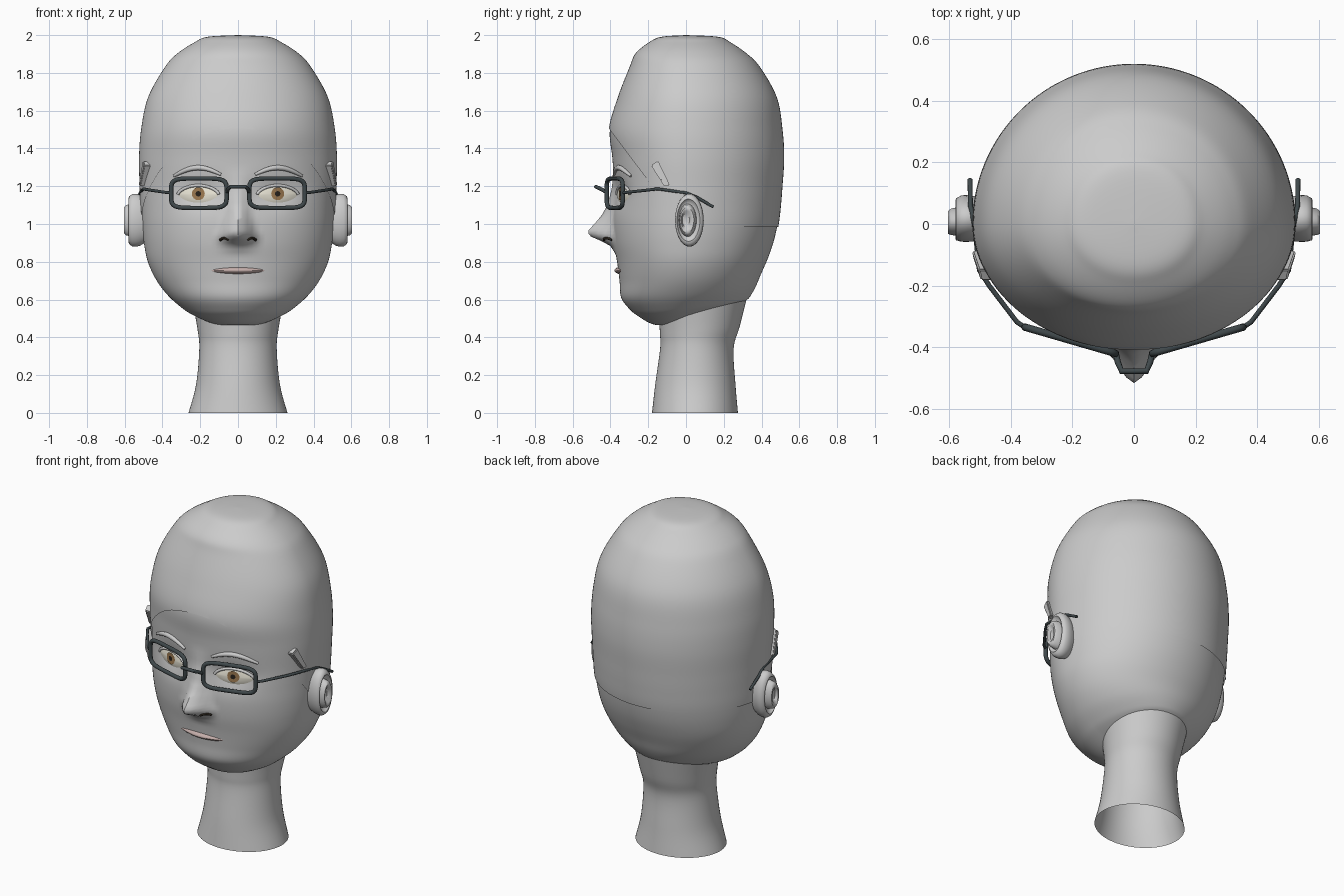
import bpy, bmesh, math
from mathutils import Vector

if "Cube" in bpy.data.objects:
    bpy.data.objects.remove(bpy.data.objects["Cube"])


def material(name, rgb):
    m = bpy.data.materials.new(name)
    m.diffuse_color = (*rgb, 1)
    m.use_nodes = True
    m.node_tree.nodes["Principled BSDF"].inputs["Base Color"].default_value = m.diffuse_color
    return m


DARK = material("dark_frame", (0.05, 0.065, 0.07))
WHITE = material("eye_white", (0.80, 0.77, 0.66))
BROWN = material("iris_brown", (0.33, 0.19, 0.08))
BLACK = material("pupil_black", (0.02, 0.015, 0.01))
LIP = material("lip_pink", (0.55, 0.42, 0.40))


def add_mesh(name, bm, mat=None, angle=50):
    me = bpy.data.meshes.new(name)
    bm.to_mesh(me)
    ob = bpy.data.objects.new(name, me)
    bpy.context.collection.objects.link(ob)
    if mat:
        me.materials.append(mat)
    bpy.ops.object.select_all(action='DESELECT')
    bpy.context.view_layer.objects.active = ob
    ob.select_set(True)
    bpy.ops.object.shade_smooth_by_angle(angle=math.radians(angle))
    return ob


def loft(rings):
    bm = bmesh.new()
    rows = [[bm.verts.new(p) for p in r] for r in rings]
    n = len(rows[0])
    for a, b in zip(rows, rows[1:]):
        for i in range(n):
            j = (i + 1) % n
            bm.faces.new((a[i], a[j], b[j], b[i]))
    bmesh.ops.remove_doubles(bm, verts=bm.verts, dist=1e-5)
    bmesh.ops.recalc_face_normals(bm, faces=bm.faces)
    return bm


def spline(rows, u):
    """Smooth interpolation of table rows."""
    k = min(int(u), len(rows) - 2)
    t = u - k
    p0, p1, p2, p3 = (rows[max(0, min(len(rows) - 1, k + d))] for d in (-1, 0, 1, 2))
    return [0.5 * (2 * b + (c - a) * t + (2 * a - 5 * b + 4 * c - d) * t * t
                   + (3 * b - a - 3 * c + d) * t ** 3) for a, b, c, d in zip(p0, p1, p2, p3)]


def tube(name, pts, radius, mat=None, cyclic=False, radii=None):
    cu = bpy.data.curves.new(name + "_path", 'CURVE')
    cu.dimensions = '3D'
    cu.bevel_depth, cu.bevel_resolution, cu.use_fill_caps = radius, 3, True
    sp = cu.splines.new('POLY')
    sp.points.add(len(pts) - 1)
    for i, p in enumerate(pts):
        sp.points[i].co = (*p, 1)
        sp.points[i].radius = radii[i] if radii else 1
    sp.use_cyclic_u = cyclic
    tmp = bpy.data.objects.new(name + "_path", cu)
    bpy.context.collection.objects.link(tmp)
    dg = bpy.context.evaluated_depsgraph_get()
    me = bpy.data.meshes.new_from_object(tmp.evaluated_get(dg))
    bpy.data.objects.remove(tmp)
    bm = bmesh.new()
    bm.from_mesh(me)
    return add_mesh(name, bm, mat)


# head sections: front z, back z, half width, front depth, back depth
HEAD = [(.49, .56, .02, .02, .02), (.465, .57, .12, .13, .20), (.475, .58, .18, .19, .29),
        (.51, .60, .255, .25, .325), (.545, .625, .305, .295, .345), (.61, .67, .373, .343, .37),
        (.70, .73, .435, .352, .395), (.80, .81, .478, .365, .43), (.90, .90, .498, .383, .462),
        (1.0, 1.0, .508, .39, .485), (1.1, 1.1, .512, .385, .497), (1.2, 1.2, .515, .38, .505),
        (1.35, 1.35, .518, .39, .514), (1.5, 1.5, .507, .403, .505), (1.67, 1.67, .47, .355, .475),
        (1.83, 1.83, .38, .293, .385), (1.9, 1.9, .315, .262, .315), (1.955, 1.955, .23, .195, .235),
        (1.985, 1.985, .16, .13, .17), (1.994, 1.994, 0, 0, 0)]
# nose: z, projection, half width
NOSE = [(.84, 0, .12), (.885, .02, .12), (.91, .065, .12), (.935, .12, .115), (.96, .134, .105),
        (1.0, .095, .09), (1.045, .058, .08), (1.1, .032, .07), (1.2, .012, .07), (1.3, 0, .1)]


def relief(x, z):
    """Nose and eye socket shaping of the face."""
    d = 0.022 * math.exp(-((abs(x) - .2) / .11) ** 2 - ((z - 1.16) / .07) ** 2)
    for a, b in zip(NOSE, NOSE[1:]):
        if a[0] <= z < b[0]:
            t = (z - a[0]) / (b[0] - a[0])
            h, w = (a[i] + (b[i] - a[i]) * t for i in (1, 2))
            q = min(1, abs(x) / w)
            d -= h * (1 - q ** 1.5) ** 1.3
    return d


def face_y(x, z):
    lo, hi = 1.0, len(HEAD) - 1.0
    for _ in range(30):
        mid = (lo + hi) / 2
        lo, hi = (mid, hi) if spline(HEAD, mid)[0] < z else (lo, mid)
    r = spline(HEAD, lo)
    return -r[3] * math.sqrt(max(0, 1 - (x / r[2]) ** 2)) + relief(x, z)


def head_ring(u, n=128):
    zf, zb, w, f, b = spline(HEAD, u)
    ring = []
    for i in range(n):
        a = 2 * math.pi * i / n
        x, c = w * math.sin(a), math.cos(a)
        z = zf + (zb - zf) * ((1 - c) / 2) ** 2
        y = -c * (f if c > 0 else b)
        if c > 0:
            y += relief(x, z) if z > .8 else 0
        ring.append((x, y, z))
    return ring


# head
bm = loft([head_ring(i / 6) for i in range((len(HEAD) - 1) * 6 + 1)])
add_mesh("head", bm)

# hair: upper shell of the head cut along the hairline
for co, no in (((0, -.07, 1.06), (0, 1.34, 1)), ((0, 0, .985), (0, 0, 1))):
    bmesh.ops.bisect_plane(bm, geom=bm.verts[:] + bm.edges[:] + bm.faces[:], plane_co=co,
                           plane_no=Vector(no).normalized(), clear_inner=True)
bm.normal_update()
for v, n in [(v, v.normal.copy()) for v in bm.verts]:
    v.co += n * 0.006
add_mesh("hair", bm)

# neck: z front, z back, half width, front y, back y
NECK = [(0, 0, .262, -.18, .275), (.15, .15, .222, -.163, .262), (.34, .34, .205, -.137, .252),
        (.42, .46, .214, -.138, .285), (.53, .64, .24, -.145, .33)]
rings = []
for i in range(25):
    zf, zb, w, f, b = spline(NECK, i / 6)
    rings.append([(w * math.sin(a), (f + b) / 2 - (b - f) / 2 * math.cos(a),
                   zf + (zb - zf) * (1 - math.cos(a)) / 2)
                  for a in (2 * math.pi * k / 64 for k in range(64))])
add_mesh("neck", loft(rings))


def patch(name, cx, cz, hw, hh, off, bulge, mat, power=1.0):
    """Bulged oval or almond lying on the face."""
    rings = []
    for k in range(9):
        r = k / 8
        ring = []
        for i in range(40):
            a = 2 * math.pi * i / 40
            s = math.sin(a)
            x, z = cx + hw * r * math.cos(a), cz + hh * r * math.copysign(abs(s) ** power, s)
            ring.append((x, face_y(x, z) - off - bulge * (1 - r * r), z))
        rings.append(ring)
    bm = loft(rings)
    if sum(f.normal.y for f in bm.faces) > 0:
        bmesh.ops.reverse_faces(bm, faces=bm.faces)
    add_mesh(name, bm, mat)


def on_face(pts, off):
    return [(x, face_y(x, z) - off, z) for x, z in pts]


# mouth
patch("lips", 0, .753, .142, .017, .003, .018, LIP, 1.4)

# ear section: x, scale
EAR = [(.48, .8), (.52, .97), (.54, 1), (.56, .99), (.577, .9), (.58, .8), (.565, .7), (.563, .62),
       (.593, .57), (.604, .48), (.602, .36), (.585, .25), (.583, 0)]

for s, side in ((1, "left"), (-1, "right")):
    # eye
    patch("eye_" + side, s * .21, 1.157, .105, .044, .003, .016, WHITE, 1.3)
    patch("iris_" + side, s * .21, 1.16, .034, .034, .018, .004, BROWN)
    patch("pupil_" + side, s * .21, 1.16, .014, .014, .023, .001, BLACK)
    arc = [i / 16 * math.pi for i in range(17)]
    lid = [(s * (.21 + .108 * math.cos(a)), 1.157 + .047 * math.sin(a) ** 1.3) for a in arc]
    tube("eyelid_" + side, on_face(lid, .006), .008)
    # eyebrow
    ts = [i / 14 for i in range(15)]
    brow = [(s * (.09 + .25 * t), 1.262 - .008 * t + .04 * math.sin(math.pi * t)) for t in ts]
    tube("eyebrow_" + side, on_face(brow, .004), .014,
         radii=[.3 + .7 * math.sin(math.pi * (.1 + .8 * t)) for t in ts])
    # nostril
    nos = [(s * (.05 + .045 * t), .915 + .01 * math.sin(math.pi * t)) for t in ts]
    tube("nostril_" + side, on_face(nos, .0), .007, BLACK)

    # ear
    add_mesh("ear_" + side, loft([[(s * x, .018 - .025 * (1 - k) + .076 * k * math.cos(a),
                                    1.02 + .14 * k * math.sin(a))
                                   for a in (2 * math.pi * i / 40 for i in range(40))]
                                  for x, k in EAR]))

    # sideburn wedge
    bm = bmesh.new()
    outline = [(-.185, 1.31, .497), (-.148, 1.335, .505), (-.085, 1.205, .527), (-.115, 1.2, .52)]
    outer = [bm.verts.new((s * x, y, z)) for y, z, x in outline]
    inner = [bm.verts.new((s * (x - .05), y, z)) for y, z, x in outline]
    bm.faces.new(outer)
    bm.faces.new(inner[::-1])
    for i in range(4):
        j = (i + 1) % 4
        bm.faces.new((outer[i], inner[i], inner[j], outer[j]))
    bmesh.ops.recalc_face_normals(bm, faces=bm.faces)
    bmesh.ops.bevel(bm, geom=bm.edges[:], offset=.005, segments=2, affect='EDGES')
    add_mesh("sideburn_" + side, bm)

    # spectacle rim and temple arm
    rim = []
    for i in range(48):
        c, q = math.cos(2 * math.pi * i / 48), math.sin(2 * math.pi * i / 48)
        x = .207 + .147 * math.copysign(abs(c) ** .42, c)
        rim.append((s * x, -.42 + (x - .06) * .29, 1.163 + .078 * math.copysign(abs(q) ** .42, q)))
    tube("rim_" + side, rim, .012, DARK, cyclic=True)
    arm = [(.355, -.335, 1.165), (.38, -.318, 1.167), (.47, -.2, 1.18), (.502, -.15, 1.186),
           (.518, 0, 1.165), (.531, .06, 1.14), (.532, .145, 1.09)]
    tube("temple_arm_" + side, [(s * x, y, z) for x, y, z in arm], .008, DARK)

# spectacle bridge
half = [(.06, -.415, 1.165), (.052, -.45, 1.185), (.04, -.478, 1.198)]
tube("bridge", [(-x, y, z) for x, y, z in half] + half[::-1], .01, DARK)
